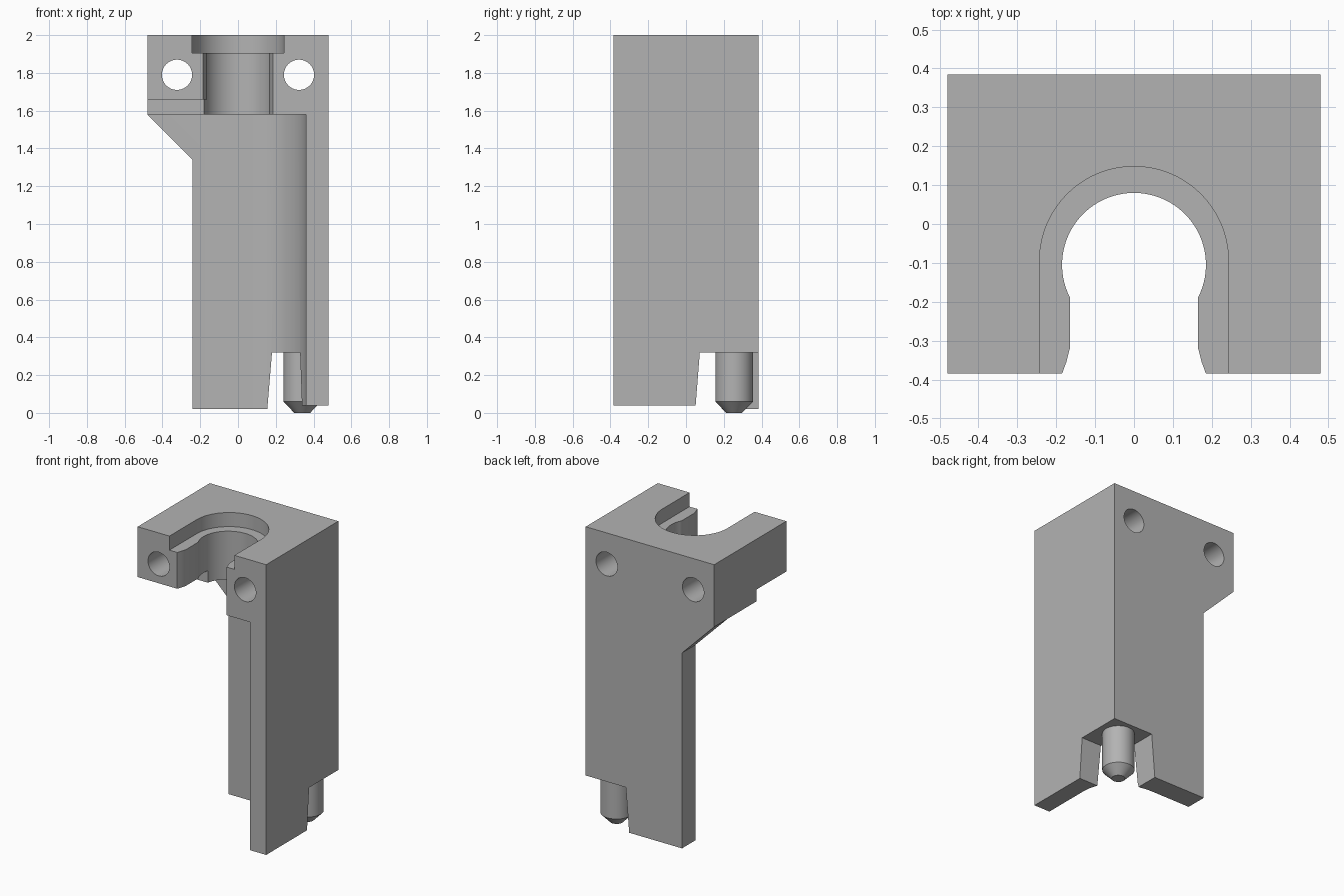
import bpy, bmesh, math
from mathutils import Vector

cube = bpy.data.objects.get("Cube")
if cube:
    bpy.data.objects.remove(cube, do_unlink=True)

grey = bpy.data.materials.new("plain grey")
grey.use_nodes = True
grey.diffuse_color = (0.45, 0.45, 0.45, 1)
grey.node_tree.nodes["Principled BSDF"].inputs["Base Color"].default_value = grey.diffuse_color


def loft(name, rings):
    """Closed solid through matching rings of points."""
    bm = bmesh.new()
    loops = [[bm.verts.new(p) for p in ring] for ring in rings]
    for a, b in zip(loops, loops[1:]):
        for i in range(len(a)):
            j = (i + 1) % len(a)
            bm.faces.new((a[i], a[j], b[j], b[i]))
    bm.faces.new(loops[0][::-1])
    bm.faces.new(loops[-1])
    bmesh.ops.recalc_face_normals(bm, faces=bm.faces)
    mesh = bpy.data.meshes.new(name)
    bm.to_mesh(mesh)
    bm.free()
    mesh.materials.append(grey)
    obj = bpy.data.objects.new(name, mesh)
    bpy.context.collection.objects.link(obj)
    return obj


def prism(name, outline, lo, hi, axis="z"):
    """Extrude an outline along z (points are x, y) or y (points are x, z)."""
    place = (lambda p, h: (p[0], p[1], h)) if axis == "z" else (lambda p, h: (p[0], h, p[1]))
    return loft(name, [[place(p, h) for p in outline] for h in (lo, hi)])


def rect(x0, x1, y0, y1):
    return [(x0, y0), (x1, y0), (x1, y1), (x0, y1)]


def arc(cx, cy, r, start, end, n):
    angles = [math.radians(start + (end - start) * i / n) for i in range(n + 1)]
    return [(cx + r * math.cos(a), cy + r * math.sin(a)) for a in angles]


def circle(cx, cy, r, n=48):
    return arc(cx, cy, r, 0, 360, n)[:-1]


def cut(target, cutter):
    """Subtract a cutter, then throw it away."""
    mod = target.modifiers.new("cut", "BOOLEAN")
    mod.operation, mod.solver, mod.object = "DIFFERENCE", "EXACT", cutter
    bpy.context.view_layer.objects.active = target
    bpy.ops.object.modifier_apply(modifier=mod.name)
    bpy.data.objects.remove(cutter, do_unlink=True)


def smooth(obj):
    bpy.ops.object.select_all(action="DESELECT")
    obj.select_set(True)
    bpy.context.view_layer.objects.active = obj
    bpy.ops.object.shade_smooth_by_angle(angle=math.radians(25))


# Solid block to carve
body = prism("bracket_body", rect(-0.48, 0.48, -0.385, 0.385), 0.02, 2)

# Side wall ends slightly higher than the back wall
cut(body, prism("side_trim", rect(-0.6, 0.6, -0.5, 0.23), -0.1, 0.04))

# Tall cavity with a rounded inner corner
cavity = [(-0.6, -0.5), (0.36, -0.5)] + arc(0.06, -0.06, 0.3, 0, 90, 24) + [(-0.6, 0.24)]
cut(body, prism("cavity", cavity, -0.1, 1.58))

# Narrow back wall with a sloped gusset under the head
gusset = [(-0.6, -0.1), (-0.24, -0.1), (-0.24, 1.34), (-0.6, 1.70)]
cut(body, prism("gusset_trim", gusset, -0.5, 0.5, "y"))

# Raised underside of the free arm
cut(body, prism("arm_trim", rect(-0.6, -0.1, -0.5, -0.065), 1.5, 1.66))

# Snap-in bore with a pinched, flared mouth
half = [(0.215, -0.45), (0.185, -0.385), (0.174, -0.355), (0.165, -0.32)]
neck = math.degrees(math.acos(0.165 / 0.185))
bore = half + arc(0, -0.105, 0.185, -neck, 180 + neck, 56) + [(-x, y) for x, y in half[::-1]]
cut(body, prism("bore", bore, 1.4, 2.1))

# Wider collar recess at the top
recess = [(0.243, -0.5)] + arc(0, -0.095, 0.243, 0, 180, 40) + [(-0.243, -0.5)]
cut(body, prism("recess", recess, 1.905, 2.1))

# Mounting holes
for side in (-1, 1):
    cut(body, prism("hole", circle(side * 0.323, 1.79, 0.08), -0.5, 0.5, "y"))

# Drafted notch in the lower back corner
ring = [[(x, y, z) for x, y in rect(x0, 0.6, y0, 0.5)]
        for x0, y0, z in ((0.145, 0.04, -0.1), (0.18, 0.073, 0.32))]
cut(body, loft("notch", ring))
smooth(body)

# Locating pin with a chamfered tip
pin = loft("locating_pin", [[(x, y, z) for x, y in circle(0.34, 0.255, r)]
                            for r, z in ((0.042, 0), (0.1, 0.06), (0.1, 0.36))])
smooth(pin)
